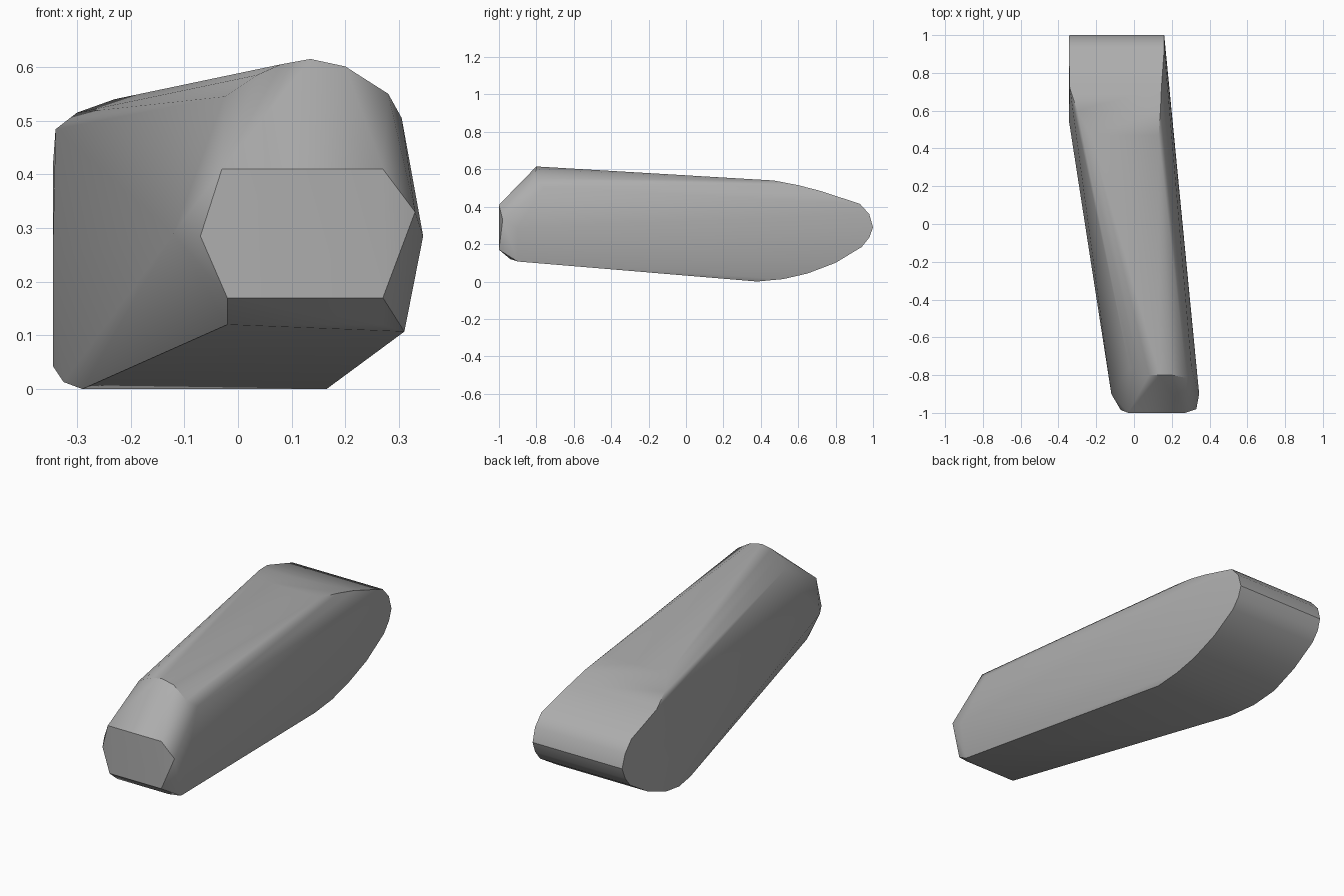
import bpy, bmesh, math

cube = bpy.data.objects.get("Cube")
if cube:
    bpy.data.objects.remove(cube, do_unlink=True)

grey = bpy.data.materials.new("mid_grey")
grey.use_nodes = True
colour = (0.42, 0.42, 0.42, 1)
grey.diffuse_color = colour
grey.node_tree.nodes["Principled BSDF"].inputs["Base Color"].default_value = colour

# Rounded rear profile: y, z, left x, right x
rear = [
    (0.47, 0.54, -0.23, 0.13), (0.60, 0.515, -0.30, 0.14),
    (0.72, 0.484, -0.34, 0.145), (0.93, 0.415, -0.345, 0.16),
    (0.98, 0.36, -0.345, 0.16), (1.0, 0.29, -0.342, 0.16),
    (0.98, 0.235, -0.345, 0.16), (0.94, 0.185, -0.345, 0.16),
    (0.80, 0.10, -0.345, 0.16), (0.65, 0.043, -0.345, 0.16),
    (0.52, 0.013, -0.325, 0.163), (0.38, 0.0, -0.29, 0.165),
]
points = []
for y, z, left, right in rear:
    points += [(left, y, z), (right, y, z)]
points.append((-0.345, 0.55, 0.25))

# Blunt nose face and its lower bevel
points += [(x, -1, z) for x, z in
           [(-0.03, 0.41), (0.27, 0.41), (0.27, 0.17), (-0.02, 0.17)]]
points += [(-0.07, -0.985, 0.285), (0.33, -0.98, 0.33)]
points += [(-0.02, -0.94, 0.12), (0.27, -0.94, 0.12), (0.31, -0.9, 0.107)]

# Front cheeks and arched brow
points += [(-0.12, -0.9, 0.29), (0.345, -0.9, 0.285)]
points += [(x, -0.8, z) for x, z in
           [(0.035, 0.585), (0.08, 0.605), (0.135, 0.615), (0.2, 0.601)]]
points += [(-0.025, -0.76, 0.545), (0.28, -0.815, 0.55), (0.305, -0.76, 0.505)]

# Skin the sections into one faceted body
bm = bmesh.new()
for p in points:
    bm.verts.new(p)
hull = bmesh.ops.convex_hull(bm, input=bm.verts)
loose = [v for v in bm.verts if not v.link_faces]
bmesh.ops.delete(bm, geom=loose, context="VERTS")
bmesh.ops.dissolve_limit(bm, angle_limit=math.radians(1),
                         verts=bm.verts, edges=bm.edges)
bmesh.ops.recalc_face_normals(bm, faces=bm.faces)
mesh = bpy.data.meshes.new("tapered_body")
bm.to_mesh(mesh)
bm.free()
mesh.materials.append(grey)
body = bpy.data.objects.new("tapered_body", mesh)
bpy.context.collection.objects.link(body)

# Soft body shading with crisp nose and side edges
bpy.ops.object.select_all(action="DESELECT")
body.select_set(True)
bpy.context.view_layer.objects.active = body
bpy.ops.object.shade_smooth_by_angle(angle=math.radians(32))
